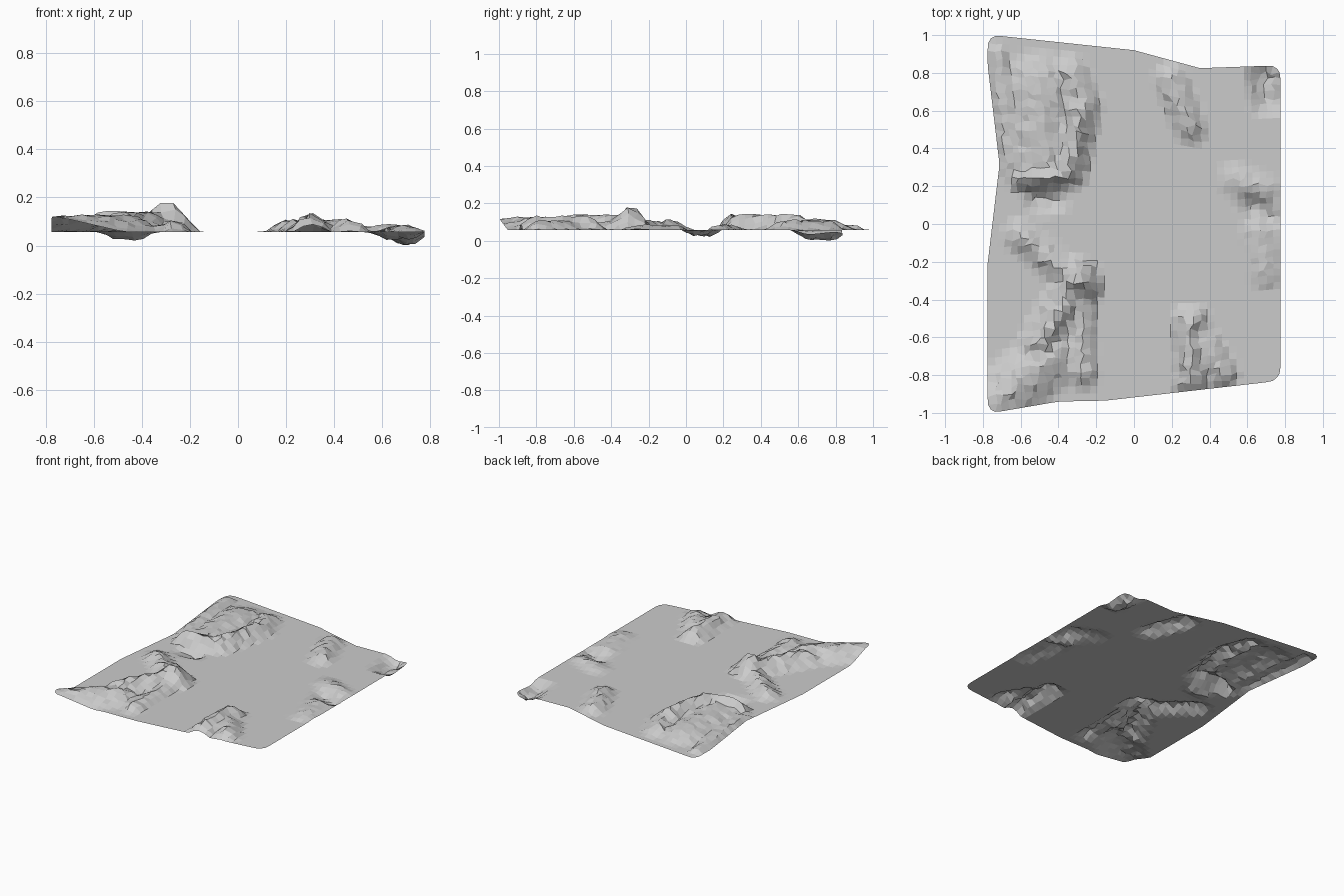
import bpy, bmesh, random
from mathutils import Vector

if "Cube" in bpy.data.objects:
    bpy.data.objects.remove(bpy.data.objects["Cube"])
random.seed(4)

BASE = 0.057   # level of the flat middle
HALF = 0.775   # half width
NX, NY = 40, 48

def interp(table, t):
    for (a, p), (b, q) in zip(table, table[1:]):
        if t <= b:
            return p + (q - p) * max(0, t - a) / (b - a)
    return table[-1][1]

# wavy sheet outline
LEFT = [(-.2, -.775), (.3, -.712), (.8, -.775)]
BACK = [(-.75, 1), (0, .92), (.35, .825), (.77, .84)]
FRONT = [(-.75, -1), (-.4, -.94), (-.15, -.935), (.77, -.83)]

# each fold: crest start x, y, crest end x, y, crest height, spread
FOLDS = [
    (-.50, .72, -.48, .34, .115, .20),   # back left plateau
    (-.58, .24, -.36, .27, .14, .08),
    (-.35, .28, -.28, .60, .14, .10),
    (-.27, .64, -.34, .80, .11, .10),
    (-.72, .90, -.66, .32, .09, .06),
    (-.31, -.29, -.28, -.31, .18, .12),  # front left peak and its ridges
    (-.60, -.06, -.34, -.28, .11, .09),
    (-.32, -.32, -.50, -.64, .14, .11),
    (-.28, -.38, -.27, -.80, .10, .08),
    (-.46, -.72, -.74, -.95, .125, .17),
    (.30, -.52, .30, -.82, .13, .10),    # front right hump
    (.36, -.62, .46, -.78, .11, .09),
    (.20, .76, .30, .51, .11, .09),      # back right hump
    (.53, .24, .68, .18, .085, .09),     # right edge ripples
    (.66, -.05, .70, -.26, .085, .09),
    (.69, .78, .71, .66, .002, .10),     # hollows
    (.62, .09, .70, .04, .025, .08),
    (-.50, .12, -.42, .13, .025, .08),
]

def height(x, y):
    up = down = 0
    p = Vector((x, y))
    for ax, ay, bx, by, top, spread in FOLDS:
        a, d = Vector((ax, ay)), Vector((bx - ax, by - ay))
        t = max(0, min(1, (p - a).dot(d) / d.length_squared))
        k = max(0, min(1, 1.15 * (1 - (p - a - d * t).length / spread)))
        h = (top - BASE) * k
        up, down = max(up, h), min(down, h)
    return up + down

def round_corner(x, y, lx, f, b, r=.06):
    cx = max(lx + r, min(HALF - r, x))
    cy = max(f + r, min(b - r, y))
    e = Vector((x - cx, y - cy))
    if e.x and e.y:
        e *= max(abs(e.x), abs(e.y)) / e.length
    return cx + e.x, cy + e.y

# grid sheet shaped by the outline, lifted into folds, facets roughened on folds
bm = bmesh.new()
rows = []
for j in range(NY + 1):
    v = j / NY
    row = []
    for i in range(NX + 1):
        lx = interp(LEFT, 1.9 * v - .95)
        x = lx + (HALF - lx) * i / NX
        f, b = interp(FRONT, x), interp(BACK, x)
        x, y = round_corner(x, f + (b - f) * v, lx, f, b)
        h = height(x, y)
        amp = min(1, abs(h) / .03) * (0 < i < NX and 0 < j < NY)
        x += random.uniform(-.014, .014) * amp
        y += random.uniform(-.014, .014) * amp
        z = BASE + h + random.uniform(-.006, .005) * amp
        row.append(bm.verts.new((x, y, max(.002, z))))
    rows.append(row)
for lo, hi in zip(rows, rows[1:]):
    for i in range(NX):
        bm.faces.new((lo[i], lo[i + 1], hi[i + 1], hi[i]))
bm.normal_update()
me = bpy.data.meshes.new("crumpled_sheet")
bm.to_mesh(me)
bm.free()
sheet = bpy.data.objects.new("crumpled_sheet", me)
bpy.context.collection.objects.link(sheet)
